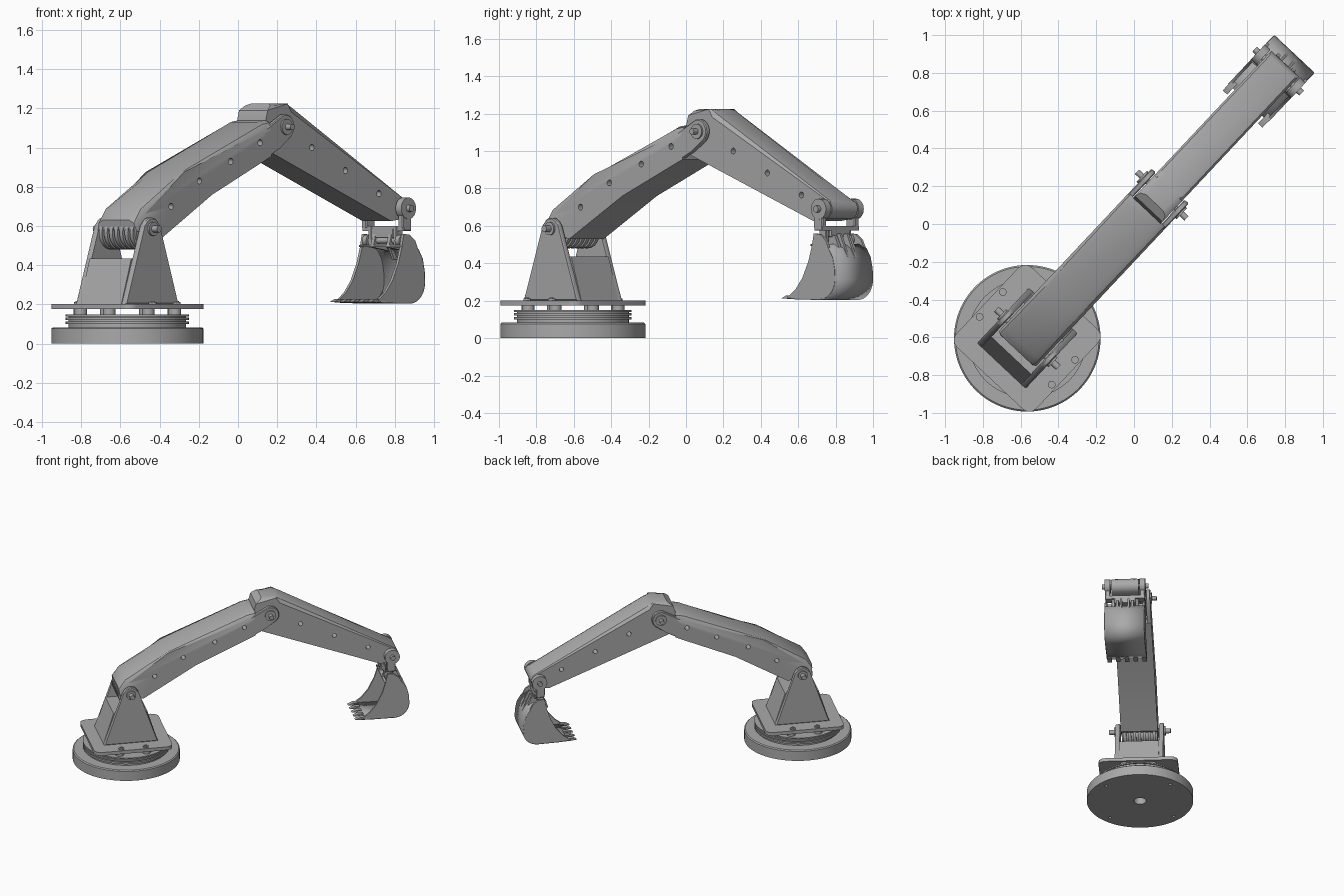
import bpy, bmesh, math
from mathutils import Matrix, Vector

if "Cube" in bpy.data.objects:
    bpy.data.objects.remove(bpy.data.objects["Cube"], do_unlink=True)

GREY = (0.4, 0.4, 0.4, 1)
steel = bpy.data.materials.new("grey_steel")
steel.use_nodes = True
steel.diffuse_color = GREY
steel.node_tree.nodes["Principled BSDF"].inputs["Base Color"].default_value = GREY

# Everything is built along local x, then turned to the arm's heading
PLACE = Matrix.Translation((-0.565, -0.605, 0)) @ Matrix.Rotation(math.radians(46.8), 4, 'Z')
parts = []


def finish(name, bm):
    bmesh.ops.recalc_face_normals(bm, faces=bm.faces)
    me = bpy.data.meshes.new(name)
    bm.to_mesh(me)
    bm.free()
    me.materials.append(steel)
    ob = bpy.data.objects.new(name, me)
    bpy.context.collection.objects.link(ob)
    ob.matrix_world = PLACE
    parts.append(ob)
    return ob


def prism(name, pts, y0, y1, bevel=0, rule=None, segs=2):
    """Side profile in x,z spread from y0 to y1; rule picks outline edges to bevel."""
    bm = bmesh.new()
    rims = [[bm.verts.new((x, y, z)) for x, z in pts] for y in (y0, y1)]
    bm.faces.new(rims[0])
    bm.faces.new(rims[1])
    n = len(pts)
    for i in range(n):
        j = (i + 1) % n
        bm.faces.new((rims[0][i], rims[0][j], rims[1][j], rims[1][i]))
    if bevel:
        edges = [e for e in bm.edges if abs(e.verts[0].co.y - e.verts[1].co.y) < 1e-5
                 and (rule is None or rule(*[v.co for v in e.verts]))]
        bmesh.ops.bevel(bm, geom=edges, offset=bevel, segments=segs, profile=0.5, affect='EDGES')
    return finish(name, bm)


def box(name, x, y, z, bevel=0):
    return prism(name, [(x[0], z[0]), (x[1], z[0]), (x[1], z[1]), (x[0], z[1])], *y, bevel, segs=1)


def cyl(name, c, r, h, axis='Y', sides=32, r2=None):
    bm = bmesh.new()
    turn = Matrix.Rotation(math.pi / 2, 4, 'X') if axis == 'Y' else Matrix()
    bmesh.ops.create_cone(bm, cap_ends=True, segments=sides, radius1=r,
                          radius2=r if r2 is None else r2, depth=h,
                          matrix=Matrix.Translation(c) @ turn)
    return finish(name, bm)


def arc(cx, cz, r, a0, a1, n=10):
    return [(cx + r * math.cos(math.radians(a0 + (a1 - a0) * i / n)),
             cz + r * math.sin(math.radians(a0 + (a1 - a0) * i / n))) for i in range(n + 1)]


def cut(target, cutters):
    for c in cutters:
        mod = target.modifiers.new("hole", 'BOOLEAN')
        mod.object = c
        mod.solver = 'EXACT'
        c.hide_render = True
        c.hide_set(True)
        parts.remove(c)


# Base disc with centre and bolt holes
base = cyl("base_disc", (0, 0, 0.038), 0.388, 0.076, 'Z', 96)
cyl("base_disc_rim", (0, 0, 0.0795), 0.388, 0.007, 'Z', 96, 0.38)
holes = [cyl("base_hole_cutter", (0, 0, 0), 0.045, 0.1, 'Z')]
for k in range(4):
    a = math.radians(45 + 90 * k)
    holes.append(cyl("base_bolt_cutter", (0.33 * math.cos(a), 0.33 * math.sin(a), 0), 0.012, 0.06, 'Z', 16))
cut(base, holes)

# Grooved slewing ring
for z, r, h in ((0.09, 0.3, 0.02), (0.106, 0.315, 0.014), (0.117, 0.3, 0.008),
                (0.127, 0.315, 0.012), (0.136, 0.3, 0.006), (0.144, 0.315, 0.01)):
    cyl("slewing_ring", (0, 0, z), r, h, 'Z', 72)
for k in range(8):
    a = math.radians(22.5 + 45 * k)
    cyl("spacer", (0.26 * math.cos(a), 0.26 * math.sin(a), 0.162), 0.032, 0.028, 'Z', 16)

# Square turntable plate with clipped corners
bm = bmesh.new()
bmesh.ops.create_cube(bm, size=1, matrix=Matrix.Translation((0, 0, 0.188)) @ Matrix.Diagonal((0.58, 0.58, 0.026, 1)))
upright = [e for e in bm.edges if abs(e.verts[0].co.z - e.verts[1].co.z) > 0.01]
bmesh.ops.bevel(bm, geom=upright, offset=0.05, segments=3, profile=0.5, affect='EDGES')
finish("turntable_plate", bm)
for x in (-0.09, 0.09):
    for y in (-0.262, 0.262):
        cyl("plate_bolt", (x, y, 0.205), 0.02, 0.012, 'Z', 24)
        cyl("plate_bolt_head", (x, y, 0.213), 0.011, 0.01, 'Z', 6)

# Tower: tapered body, two tall cheeks and the shoulder pin
prism("tower_body", [(-0.2, 0.2), (0.2, 0.2), (0.125, 0.435), (-0.125, 0.435)], -0.146, 0.146)
cheek = [(-0.2, 0.2), (0.2, 0.2)] + arc(0, 0.585, 0.058, 18, 162)
for s in (-1, 1):
    prism("tower_cheek", cheek, s * 0.143, s * 0.176, 0.006, segs=1)
    cyl("shoulder_boss", (0, s * 0.18, 0.585), 0.035, 0.014)
cyl("shoulder_pin", (0, 0, 0.585), 0.018, 0.45)
for k in range(7):
    cyl("shoulder_rib", (0, (k - 3) * 0.036, 0.565), 0.085, 0.022)
cyl("shoulder_core", (0, 0, 0.565), 0.07, 0.26)

# Boom: cranked beam with rounded upper edges
boom_profile = [(0.1, 0.53), (0.49, 0.76), (0.93, 0.955), (0.93, 1.14), (0.87, 1.13),
                (0.28, 0.875), (-0.04, 0.695), (-0.085, 0.63), (-0.075, 0.575), (-0.02, 0.56)]


def boom_top(a, b):
    m = (a + b) / 2
    return m.z > 0.62 + 0.46 * m.x and abs(a.x - b.x) > 0.02


boom = prism("boom", boom_profile, -0.135, 0.135, 0.042, boom_top)
cut(boom, [cyl("boom_hole_cutter", (x, 0, z), 0.016, 0.4, 'Y', 20)
           for x, z in ((0.183, 0.70), (0.394, 0.83), (0.628, 0.93), (0.847, 1.025))])

# Fork cheeks gripping the elbow
fork = [(0.88, 0.935), (1.0, 1.0)] + arc(1.04, 1.105, 0.065, -50, 105) + [(0.88, 1.09)]
for s in (-1, 1):
    prism("boom_fork", fork, s * 0.104, s * 0.135, 0.005, segs=1)
    cyl("elbow_boss", (1.04, s * 0.139, 1.105), 0.04, 0.012)
cyl("elbow_pin", (1.04, 0, 1.105), 0.016, 0.36)
for k in range(5):
    cyl("elbow_rib", (0.96, (k - 2) * 0.04, 1.09), 0.06, 0.024)

# Stick: tapered beam from elbow to wrist
stick_profile = [(0.94, 0.985), (1.86, 0.625)] + arc(1.94, 0.69, 0.055, -75, 60, 6) + \
                [(1.13, 1.217), (1.09, 1.224), (0.985, 1.224), (0.94, 1.19), (0.92, 1.12)]


def stick_top(a, b):
    m = (a + b) / 2
    return m.z > 1.7 - 0.5 * m.x and m.x < 1.93


stick = prism("stick", stick_profile, -0.1, 0.1, 0.038, stick_top)
cut(stick, [cyl("stick_hole_cutter", (x, 0, z), 0.016, 0.4, 'Y', 20)
            for x, z in ((1.27, 1.0), (1.52, 0.883), (1.77, 0.765))])

# Wrist: pin, discs, hangers and coupler bar
cyl("wrist_pin", (1.94, 0, 0.69), 0.018, 0.34)
for s in (-1, 1):
    cyl("wrist_disc", (1.94, s * 0.128, 0.69), 0.055, 0.04)
    box("wrist_hanger", (1.9, 1.965), (s * 0.11, s * 0.145), (0.59, 0.68), 0.005)
    box("coupler_lug", (1.9, 1.95), (s * 0.075, s * 0.1), (0.49, 0.6), 0.004)
    cyl("bucket_pin_end", (1.915, s * 0.115, 0.525), 0.028, 0.03)
    # Bucket ears and rear gussets
    prism("bucket_ear", [(1.88, 0.49), (2.02, 0.47), (1.98, 0.55), (1.9, 0.56)], s * 0.045, s * 0.065)
    prism("bucket_gusset", [(1.95, 0.55), (1.99, 0.56), (2.05, 0.43), (2.01, 0.43)], s * 0.02, s * 0.035)
box("coupler_bar", (1.905, 1.965), (-0.145, 0.145), (0.575, 0.6), 0.004)
box("coupler_block", (1.9, 1.965), (-0.08, 0.08), (0.54, 0.585), 0.006)
cyl("bucket_pin", (1.915, 0, 0.525), 0.015, 0.25)

# Bucket: bent shell, side plates and teeth
back = [(1.71, 0.216), (1.8, 0.212)] + arc(1.955, 0.315, 0.105, -90, 0, 10) + \
       [(2.057, 0.37), (2.043, 0.43), (2.015, 0.475), (1.975, 0.498), (1.88, 0.498)]
bm = bmesh.new()
rows = [[bm.verts.new((x, y, z)) for x, z in back] for y in (-0.145, 0.145)]
for i in range(len(back) - 1):
    bm.faces.new((rows[0][i], rows[0][i + 1], rows[1][i + 1], rows[1][i]))
shell = finish("bucket_shell", bm)
wall = shell.modifiers.new("wall", 'SOLIDIFY')
wall.thickness = 0.012
wall.offset = 0

side = back[:-2] + [(1.99, 0.525), (1.95, 0.555), (1.905, 0.56), (1.89, 0.49),
                    (1.865, 0.41), (1.82, 0.32), (1.77, 0.26)]
for s in (-1, 1):
    prism("bucket_side", side, s * 0.131, s * 0.147)
for k in range(5):
    y = (k - 2) * 0.064
    prism("bucket_tooth", [(1.665, 0.213), (1.74, 0.208), (1.74, 0.228), (1.7, 0.228)], y - 0.016, y + 0.016)

# Smooth the round parts, keep hard edges
bpy.ops.object.select_all(action='DESELECT')
for ob in parts:
    ob.select_set(True)
bpy.context.view_layer.objects.active = parts[0]
bpy.ops.object.shade_smooth_by_angle(angle=math.radians(30))
